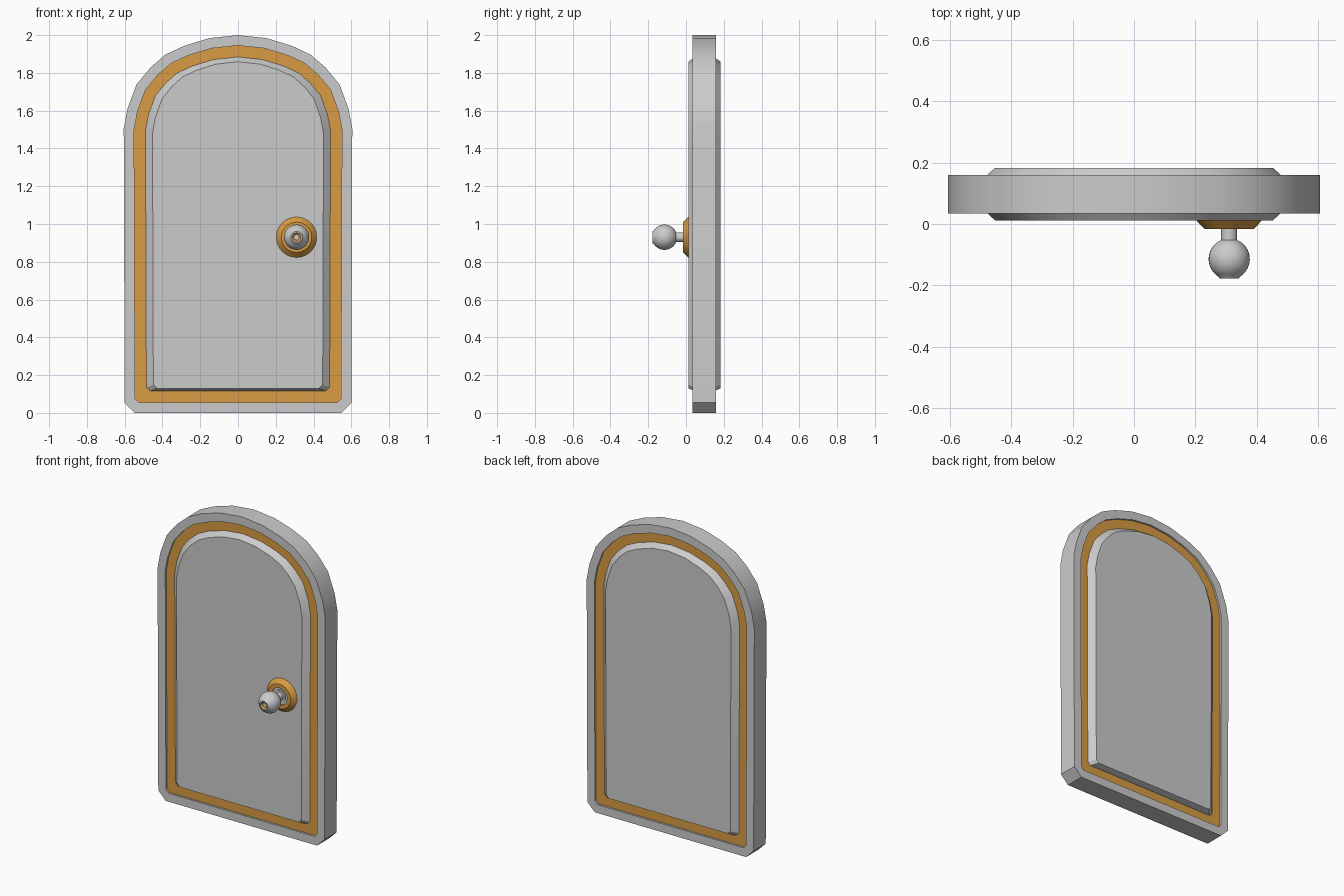
import bpy, bmesh, math
from mathutils import Vector

if "Cube" in bpy.data.objects:
    bpy.data.objects.remove(bpy.data.objects["Cube"])


def material(name, rgb):
    m = bpy.data.materials.new(name)
    m.use_nodes = True
    m.diffuse_color = (*rgb, 1)
    m.node_tree.nodes["Principled BSDF"].inputs["Base Color"].default_value = (*rgb, 1)
    return m


GREY = material("light grey", (0.60, 0.60, 0.60))
GOLD = material("warm gold", (0.69, 0.33, 0.055))


def loft(name, rings, mats, closed=False, caps=False, paint=None):
    """Skin a list of equal-length point rings; paint maps a band number to a material slot."""
    bm = bmesh.new()
    vs = [[bm.verts.new(p) for p in r] for r in rings]
    n = len(rings[0])
    for k in range(len(rings) if closed else len(rings) - 1):
        a, b = vs[k], vs[(k + 1) % len(rings)]
        for i in range(n):
            j = (i + 1) % n
            f = bm.faces.new((a[i], a[j], b[j], b[i]))
            f.material_index = (paint or {}).get(k, 0)
    if caps:
        bm.faces.new(vs[0])
        bm.faces.new(vs[-1])
    bmesh.ops.recalc_face_normals(bm, faces=bm.faces)
    mesh = bpy.data.meshes.new(name)
    bm.to_mesh(mesh)
    bm.free()
    for m in mats:
        mesh.materials.append(m)
    ob = bpy.data.objects.new(name, mesh)
    bpy.context.collection.objects.link(ob)
    bpy.ops.object.select_all(action="DESELECT")
    ob.select_set(True)
    bpy.context.view_layer.objects.active = ob
    bpy.ops.object.shade_smooth_by_angle(angle=math.radians(30))
    return ob


# Arched outline: right half from the side up to the crown
ARCH = [(.605, 1.505), (.585, 1.61), (.538, 1.738), (.464, 1.828),
        (.384, 1.897), (.283, 1.944), (.151, 1.984), (0, 2.0)]


def outline(inset, chamfer):
    """Door outline moved inwards, with chamfered lower corners."""
    pts = [(.60, 0)] + ARCH + [(-.151, 1.984)]
    half = [(.60 - inset - chamfer, inset), (.60 - inset, inset + chamfer)]
    for p, q, r in zip(pts, pts[1:], pts[2:]):
        p, q, r = Vector(p), Vector(q), Vector(r)
        d, e = (q - p).normalized(), (r - q).normalized()
        n = (Vector((-d.y, d.x)) + Vector((-e.y, e.x))).normalized()
        s = q + n * inset / n.dot(Vector((-d.y, d.x)))
        half.append((s.x, s.y))
    return half + [(-x, z) for x, z in reversed(half[:-1])]


def at(pts, y):
    return [(x, y, z) for x, z in pts]


outer, groove, inner = outline(0, .054), outline(.055, .02), outline(.115, .02)
face = [(x * .45 / .487, .13 + (z - .115) * 1.73 / 1.77) for x, z in inner]
F, B = .035, .16             # front and back of the frame
GF, GB = F + .012, B - .012  # floor of the trim groove

# Door: frame, recessed trim and raised panel, the same on both sides
loft("door_frame", [at(groove, GF), at(groove, F), at(outer, F),
                    at(outer, B), at(groove, B), at(groove, GB)], [GREY], closed=True)
loft("door_trim", [at(groove, GF), at(inner, GF), at(inner, GB), at(groove, GB)],
     [GOLD], closed=True)
loft("door_panel", [at(face, .012), at(inner, GF), at(inner, GB), at(face, .183)],
     [GREY], caps=True)


def turned(name, profile, mats, paint=None, closed=False):
    """Turn (radius, y) points around the knob axis."""
    rings = [[(.31 + r * math.cos(t), y, .93 + r * math.sin(t))
              for t in (math.tau * i / 32 for i in range(32))] for r, y in profile]
    return loft(name, rings, mats, closed=closed, caps=not closed, paint=paint)


# Knob: bevelled rose, stem with flange, flattened ball with a dimple
turned("knob_rose", [(.108, .013), (.08, -.016), (.055, -.016), (.055, .013)],
       [GOLD], closed=True)
turned("knob_stem", [(.055, .013), (.055, -.008), (.04, -.008), (.04, -.013),
                     (.026, -.013), (.026, -.06)], [GREY])
R, CY = .067, -.114
ball = [(R * math.sin(t), CY + R * math.cos(t))
        for t in (math.radians(22 + 124 * i / 16) for i in range(17))]
tip = CY - .064
ball[-1] = (.034, tip + .005)
ball += [(.031, tip), (.024, tip), (.014, tip + .01)]
turned("knob_ball", ball, [GREY, GOLD], paint={len(ball) - 2: 1})
